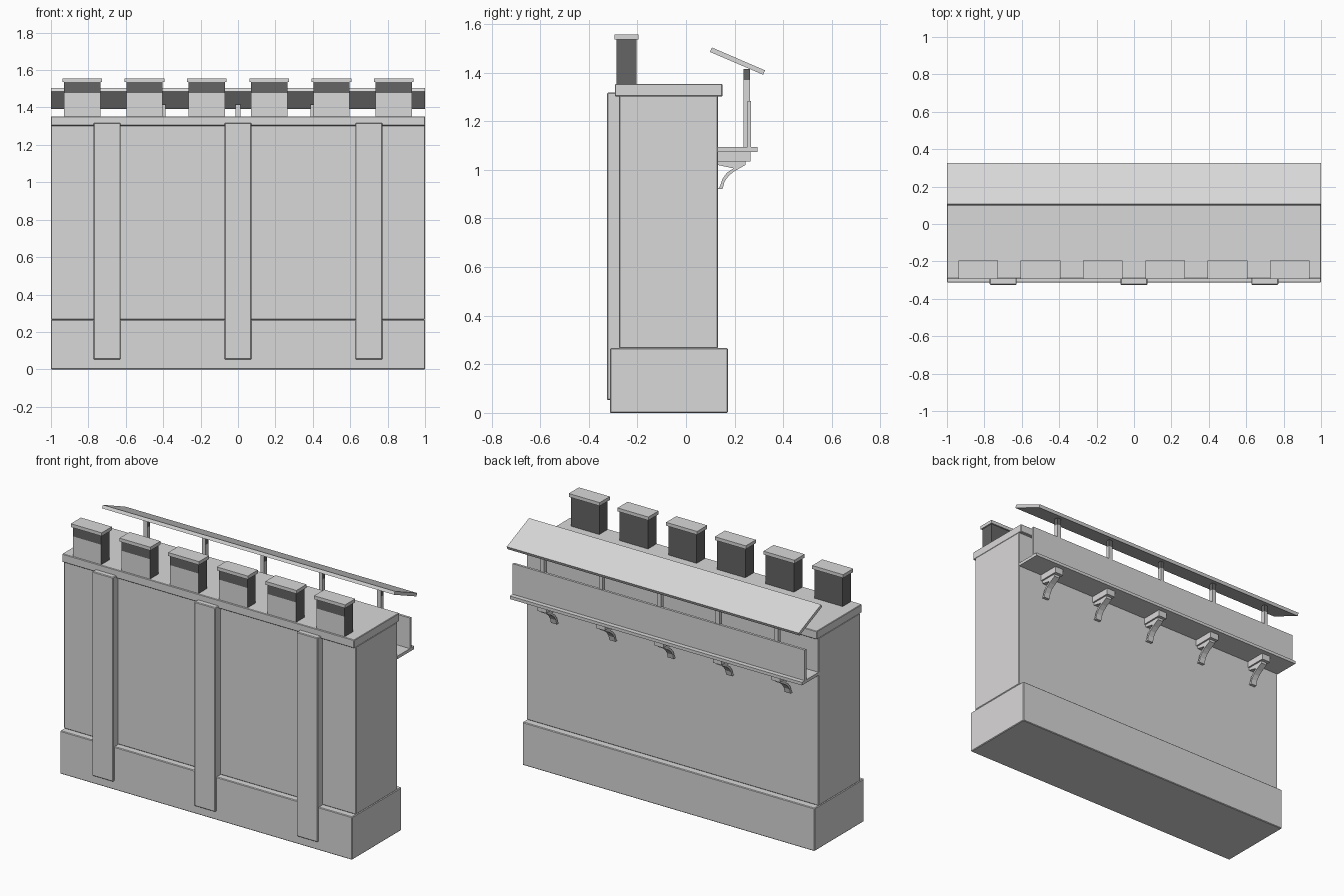
import bpy, bmesh
from mathutils import Matrix

if "Cube" in bpy.data.objects:
    bpy.data.objects.remove(bpy.data.objects["Cube"])


def material(name, colour):
    mat = bpy.data.materials.new(name)
    mat.use_nodes = True
    mat.diffuse_color = colour
    mat.node_tree.nodes["Principled BSDF"].inputs["Base Color"].default_value = colour
    return mat


stone = material("light_grey", (0.7, 0.69, 0.69, 1))
dark = material("dark_grey", (0.13, 0.13, 0.13, 1))


def finish(name, bm, bevel=0):
    bmesh.ops.recalc_face_normals(bm, faces=bm.faces)
    mesh = bpy.data.meshes.new(name)
    bm.to_mesh(mesh)
    bm.free()
    mesh.materials.append(stone)
    mesh.materials.append(dark)
    obj = bpy.data.objects.new(name, mesh)
    bpy.context.collection.objects.link(obj)
    if bevel:
        mod = obj.modifiers.new("edge", "BEVEL")
        mod.width = bevel
        mod.segments = 1
    return obj


def box(name, x, y, z, bevel=0, split=None, is_dark=None):
    """Box from (min, max) pairs, optionally cut at a height and darkened by a face rule."""
    bm = bmesh.new()
    size = [b - a for a, b in (x, y, z)]
    centre = [(a + b) / 2 for a, b in (x, y, z)]
    bmesh.ops.create_cube(bm, size=1, matrix=Matrix.Translation(centre) @ Matrix.Diagonal((*size, 1)))
    if split:
        bmesh.ops.bisect_plane(bm, geom=bm.verts[:] + bm.edges[:] + bm.faces[:],
                               plane_co=(0, 0, split), plane_no=(0, 0, 1))
        bm.normal_update()
        for f in bm.faces:
            f.material_index = int(is_dark(f.normal, f.calc_center_median().z > split))
    return finish(name, bm, bevel)


def extrude_x(name, profile, x, width):
    """Extrude a (y, z) outline along x."""
    bm = bmesh.new()
    face = bm.faces.new([bm.verts.new((x - width / 2, y, z)) for y, z in profile])
    new = bmesh.ops.extrude_face_region(bm, geom=[face])["geom"]
    bmesh.ops.translate(bm, vec=(width, 0, 0), verts=[v for v in new if isinstance(v, bmesh.types.BMVert)])
    return finish(name, bm)


FULL = (-1, 1)

# Wall: base, body and top slab
box("base", FULL, (-0.313, 0.172), (0, 0.266), 0.004)
box("wall_body", FULL, (-0.275, 0.132), (0.266, 1.305), 0.004)
box("top_slab", FULL, (-0.292, 0.15), (1.302, 1.353), 0.003)

# Front pilasters
for i in (-1, 0, 1):
    x = i * 0.7
    box("pilaster", (x - 0.072, x + 0.072), (-0.325, -0.27), (0.053, 1.317), 0.004)

# Battlement blocks: dark sides and back, front dark only near the cap
for i in range(6):
    x = (i - 2.5) / 3
    box("battlement", (x - 0.097, x + 0.097), (-0.286, -0.204), (1.35, 1.537), split=1.477,
        is_dark=lambda n, upper: upper or n.y > -0.5)
    box("battlement_cap", (x - 0.106, x + 0.106), (-0.294, -0.195), (1.535, 1.556))

# Rear walkway with parapet
box("walkway_floor", FULL, (0.13, 0.295), (1.074, 1.093))
box("walkway_parapet", FULL, (0.252, 0.267), (1.09, 1.282))

# Sloped roof board
extrude_x("roof_board", [(0.098, 1.485), (0.107, 1.503), (0.325, 1.409), (0.317, 1.391)], 0, 2)

# Roof posts, dark at the top except in front, and curved brackets
bracket = [(0.13, 0.92), (0.15, 0.92), (0.158, 0.95), (0.175, 0.975), (0.2, 0.995),
           (0.245, 1.02), (0.245, 1.04), (0.13, 1.04), (0.13, 1.02), (0.195, 1.006),
           (0.168, 0.988), (0.15, 0.962), (0.14, 0.932)]
for i in range(-2, 3):
    x = i * 0.4
    box("roof_post", (x - 0.013, x + 0.013), (0.237, 0.263), (1.09, 1.415), split=1.37,
        is_dark=lambda n, upper: upper and n.y > -0.5)
    box("bracket_block", (x - 0.03, x + 0.03), (0.13, 0.265), (1.035, 1.076))
    extrude_x("bracket_arm", bracket, x, 0.04)
